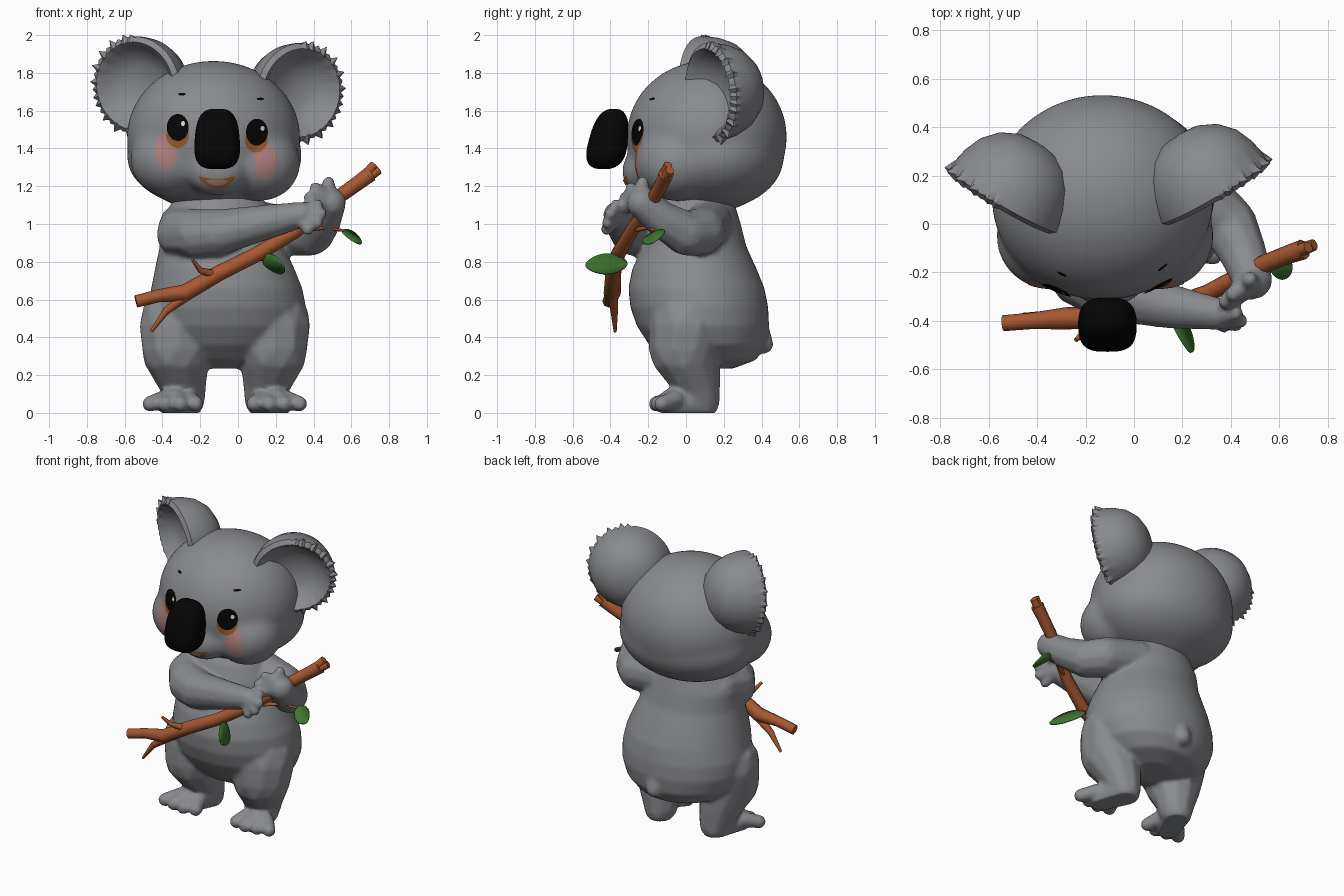
import bpy, bmesh, math
from mathutils import Vector
from mathutils.bvhtree import BVHTree

cube = bpy.data.objects.get("Cube")
if cube:
    bpy.data.objects.remove(cube, do_unlink=True)


def material(name, *rgb):
    m = bpy.data.materials.new(name)
    m.use_nodes = True
    m.diffuse_color = (*rgb, 1)
    m.node_tree.nodes["Principled BSDF"].inputs["Base Color"].default_value = (*rgb, 1)
    return m


FUR = material("grey fur", 0.25, 0.255, 0.27)
BLACK = material("black", 0.0015, 0.0015, 0.0015)
IRIS = material("amber", 0.3, 0.1, 0.025)
BARK = material("bark brown", 0.39, 0.097, 0.03)
LEAF = material("leaf green", 0.05, 0.18, 0.03)
BLUSH = material("blush pink", 0.41, 0.205, 0.2)
WHITE = material("white", 0.7, 0.7, 0.7)


def add_object(name, me, mat):
    ob = bpy.data.objects.new(name, me)
    bpy.context.collection.objects.link(ob)
    me.materials.clear()
    me.materials.append(mat)
    me.polygons.foreach_set("use_smooth", [True] * len(me.polygons))
    return ob


def finish(name, bm, mat):
    me = bpy.data.meshes.new(name)
    bm.to_mesh(me)
    bm.free()
    return add_object(name, me, mat)


def select(ob):
    bpy.ops.object.select_all(action="DESELECT")
    ob.select_set(True)
    bpy.context.view_layer.objects.active = ob


def ball_template(detail):
    bm = bmesh.new()
    bmesh.ops.create_icosphere(bm, subdivisions=detail, radius=1)
    verts = [v.co.copy() for v in bm.verts]
    faces = [[v.index for v in f.verts] for f in bm.faces]
    bm.free()
    return verts, faces


FINE, COARSE = ball_template(4), ball_template(2)


class Clay:
    """Collects overlapping volumes, then fuses them into one soft skin."""

    def __init__(self):
        self.verts, self.faces = [], []

    def blob(self, loc, radii, ball=FINE):
        start = len(self.verts)
        self.verts += [[o + c * r for o, c, r in zip(loc, v, radii)] for v in ball[0]]
        self.faces += [[start + i for i in f] for f in ball[1]]

    def limb(self, *points, steps=4):
        """Chain of balls through (x, y, z, radius) points."""
        for a, b in zip(points, points[1:]):
            for i in range(steps + 1):
                x, y, z, r = Vector(a).lerp(Vector(b), i / steps)
                self.blob((x, y, z), (r, r, r), COARSE)

    def loft(self, *stations, count=48):
        """Closed stack of ovals given as (x, y, z, half width, half depth)."""
        start = len(self.verts)
        for x, y, z, rx, ry in stations:
            for i in range(count):
                a = math.tau * i / count
                self.verts.append([x + rx * math.cos(a), y + ry * math.sin(a), z])
        for k in range(len(stations) - 1):
            for i in range(count):
                a, b = start + k * count + i, start + k * count + (i + 1) % count
                self.faces.append([a, b, b + count, a + count])
        self.faces.append(list(range(start + count - 1, start - 1, -1)))
        self.faces.append(list(range(len(self.verts) - count, len(self.verts))))

    def sculpt(self, name, voxel, rounds):
        me = bpy.data.meshes.new(name)
        me.from_pydata(self.verts, [], self.faces)
        ob = add_object(name, me, FUR)
        select(ob)
        fuse = ob.modifiers.new("fuse", "REMESH")
        fuse.mode, fuse.voxel_size, fuse.use_smooth_shade = "VOXEL", voxel, True
        soften = ob.modifiers.new("soften", "SMOOTH")
        soften.factor, soften.iterations = 0.5, rounds
        for n in ("fuse", "soften"):
            bpy.ops.object.modifier_apply(modifier=n)
        return ob


# Head with cheeks and muzzle
clay = Clay()
clay.blob((-0.13, 0.11, 1.46), (0.46, 0.425, 0.405))
clay.blob((-0.125, 0.14, 1.36), (0.465, 0.38, 0.285))
for x, z in ((-0.35, 1.34), (0.11, 1.32)):
    clay.blob((x, -0.05, z), (0.22, 0.22, 0.2))
clay.blob((-0.11, -0.21, 1.28), (0.17, 0.13, 0.13))
head = clay.sculpt("head", 0.018, 18)

# Torso, legs, feet and tail
clay = Clay()
clay.loft((-0.06, 0.13, 0.235, 0.14, 0.12), (-0.06, 0.13, 0.28, 0.28, 0.24), (-0.06, 0.115, 0.36, 0.37, 0.31),
          (-0.06, 0.09, 0.46, 0.415, 0.35), (-0.06, 0.07, 0.56, 0.42, 0.365), (-0.06, 0.055, 0.66, 0.4, 0.36),
          (-0.07, 0.045, 0.76, 0.37, 0.33), (-0.085, 0.045, 0.88, 0.33, 0.275), (-0.1, 0.045, 1.0, 0.31, 0.245),
          (-0.1, 0.05, 1.1, 0.26, 0.21), (-0.1, 0.05, 1.18, 0.18, 0.15))
clay.limb((-0.05, 0.34, 0.45, 0.1), (-0.05, 0.41, 0.365, 0.055))
for s in (-1, 1):
    def at(x, *rest):
        return (-0.07 + s * x, *rest)
    clay.limb(at(0.25, 0.01, 0.46, 0.21), at(0.255, -0.01, 0.34, 0.19),
              at(0.225, 0.05, 0.18, 0.135), at(0.21, 0.07, 0.08, 0.11), steps=8)
    clay.limb(at(0.21, 0.08, 0.06, 0.1), at(0.27, -0.07, 0.05, 0.085))
    for i in range(4):
        clay.limb(at(0.19 + i * 0.045, -0.06, 0.07, 0.052),
                  at(0.155 + i * 0.08, -0.16 + abs(i - 1.2) * 0.018, 0.048, 0.044))

# Arms and hands
clay.limb((-0.29, 0.06, 0.99, 0.13), (-0.3, -0.1, 0.95, 0.135), (-0.22, -0.21, 0.945, 0.135),
          (-0.1, -0.28, 0.955, 0.125), (0.15, -0.34, 1.01, 0.095), (0.34, -0.37, 1.05, 0.07), steps=8)
for x, y, z in ((0.42, -0.37, 1.1), (0.44, -0.4, 1.055), (0.42, -0.415, 1.005), (0.37, -0.42, 0.97)):
    clay.limb((0.34, -0.375, 1.045, 0.05), (x, y, z, 0.033))
clay.limb((0.08, 0.12, 1.0, 0.13), (0.3, 0.08, 0.96, 0.13), (0.39, 0.0, 0.95, 0.12),
          (0.45, -0.12, 1.02, 0.1), (0.49, -0.23, 1.11, 0.085), steps=8)
for x, y, z in ((0.48, -0.23, 1.22), (0.41, -0.29, 1.19), (0.38, -0.32, 1.14), (0.39, -0.33, 1.08)):
    clay.limb((0.47, -0.25, 1.13, 0.055), (x, y, z, 0.034))
body = clay.sculpt("body", 0.0125, 7)
for v in body.data.vertices:
    v.co.z = max(v.co.z, 0)  # flat soles


# Deep cupped ears with a ragged fringe on the outer edge
EAR_RINGS = ((0.09, -0.235), (0.16, -0.2), (0.215, -0.14), (0.245, -0.07), (0.258, -0.01), (0.262, 0.03),
             (0.235, 0.05), (0.205, 0.02), (0.17, -0.03), (0.1, -0.065))


def ear(name, centre, side):
    n = Vector((side * 0.5, -0.85, -0.1)).normalized()
    up = (Vector((0, 0, 1)) - n * n.z).normalized()
    out = up.cross(n) * side
    c = Vector(centre)
    bm = bmesh.new()
    rings, count = [], 80
    for k, (r, h) in enumerate(EAR_RINGS):
        ring = []
        for i in range(count):
            a = math.tau * i / count - math.pi
            rr, hh = r, h
            if -1.9 < a < 1.6 and k in (5, 6):
                tooth = i % 2 * (1 + 0.6 * math.sin(i * 1.7))
                rr += (0.02 * tooth - 0.006) * (1 if k == 5 else -0.3)
                hh += 0.006 * tooth
            ring.append(bm.verts.new(c + out * rr * math.cos(a) + up * rr * math.sin(a) + n * hh))
        rings.append(ring)
    for a, b in zip(rings, rings[1:]):
        for i in range(count):
            j = (i + 1) % count
            bm.faces.new((a[i], a[j], b[j], b[i]))
    for ring, h in ((rings[0], -0.245), (rings[-1], -0.08)):
        tip = bm.verts.new(c + n * h)
        for i in range(count):
            bm.faces.new((ring[i], ring[(i + 1) % count], tip))
    bmesh.ops.recalc_face_normals(bm, faces=bm.faces)
    select(finish(name, bm, FUR))
    bpy.ops.object.shade_smooth_by_angle(angle=math.radians(40))


ear("left_ear", (0.31, 0.16, 1.7), 1)
ear("right_ear", (-0.52, 0.125, 1.735), -1)

# Nose: rounded block, slimmer and set back at the top
bm = bmesh.new()
bmesh.ops.create_uvsphere(bm, u_segments=32, v_segments=20, radius=1)
for v in bm.verts:
    x, y, z = (math.copysign(abs(c) ** p, c) for c, p in zip(v.co, (0.62, 0.75, 0.72)))
    v.co = (-0.11 + x * (0.119 - 0.012 * z), -0.41 + y * (0.103 - 0.015 * z) + 0.028 * z, 1.45 + z * 0.16)
finish("nose", bm, BLACK)

# Face markings laid on the head
tree = BVHTree.FromObject(head, bpy.context.evaluated_depsgraph_get())


def marking(name, mat, x, z, w, h, lift, top=1.0, smile=0.0):
    """Thin oval on the face; top scales its upper half, smile lifts its ends."""
    bm = bmesh.new()

    def point(px, pz):
        pz += smile * ((px - x) / w) ** 2
        hit = tree.ray_cast(Vector((px, -2, pz)), Vector((0, 1, 0)))
        return bm.verts.new(hit[0] + hit[1] * lift)

    mid, last, count = point(x, z), None, 28
    for k in range(1, 5):
        ring = []
        for i in range(count):
            a = math.tau * i / count
            up = math.sin(a) * h * (top if math.sin(a) > 0 else 1)
            ring.append(point(x + k / 4 * w * math.cos(a), z + k / 4 * up))
        for i in range(count):
            j = (i + 1) % count
            bm.faces.new((last[i], ring[i], ring[j], last[j]) if last else (mid, ring[i], ring[j]))
        last = ring
    finish(name, bm, mat)


for side, x, z, cx, cz in (("right", -0.318, 1.505, -0.378, 1.385), ("left", 0.095, 1.48, 0.146, 1.33)):
    marking(side + "_cheek", BLUSH, cx, cz, 0.06, 0.092, 0.003)
    marking(side + "_iris", IRIS, x, z - 0.036, 0.06, 0.066, 0.005)
    marking(side + "_pupil", BLACK, x + 0.002, z + 0.005, 0.057, 0.07, 0.0075)
    marking(side + "_glint", WHITE, x + 0.03, z + 0.025, 0.01, 0.013, 0.0095)
    marking(side + "_brow", BLACK, x + 0.022, z + 0.18, 0.02, 0.007, 0.004)
marking("mouth", IRIS, -0.11, 1.228, 0.095, 0.035, 0.004, 0.3, 0.025)
marking("tongue", BLUSH, -0.11, 1.222, 0.055, 0.018, 0.007, 0.7, 0.01)


# Branch and twigs
def stick(name, *points):
    cu = bpy.data.curves.new(name, "CURVE")
    cu.dimensions, cu.bevel_depth, cu.bevel_resolution = "3D", 1, 2
    cu.use_fill_caps = True
    sp = cu.splines.new("POLY")
    sp.points.add(len(points) - 1)
    for p, (x, y, z, r) in zip(sp.points, points):
        p.co, p.radius = (x, y, z, 1), r
    ob = bpy.data.objects.new(name, cu)
    bpy.context.collection.objects.link(ob)
    cu.materials.append(BARK)
    select(ob)
    bpy.ops.object.convert(target="MESH")
    bpy.ops.object.shade_smooth_by_angle(angle=math.radians(50))


stick("branch", (-0.54, -0.41, 0.59, 0.033), (-0.42, -0.4, 0.62, 0.034), (-0.28, -0.39, 0.635, 0.046),
      (-0.1, -0.385, 0.74, 0.042), (0.1, -0.36, 0.84, 0.04), (0.3, -0.29, 0.96, 0.038),
      (0.5, -0.18, 1.12, 0.037), (0.64, -0.125, 1.22, 0.039), (0.7, -0.105, 1.265, 0.042))
stick("upper_fork", (0.66, -0.12, 1.24, 0.03), (0.72, -0.095, 1.315, 0.023))
stick("outer_fork", (0.66, -0.12, 1.23, 0.03), (0.745, -0.085, 1.285, 0.024))
stick("lower_twig", (-0.26, -0.39, 0.63, 0.03), (-0.38, -0.38, 0.54, 0.02), (-0.46, -0.375, 0.43, 0.008))
stick("upper_twig", (-0.12, -0.39, 0.73, 0.025), (-0.2, -0.44, 0.755, 0.016), (-0.24, -0.48, 0.81, 0.009))
stick("outer_stem", (0.34, -0.27, 0.97, 0.014), (0.46, -0.2, 0.98, 0.01), (0.56, -0.16, 0.965, 0.007))
stick("inner_stem", (0.06, -0.35, 0.83, 0.014), (0.14, -0.33, 0.81, 0.008))


# Leaves: broad ovals folded along the midrib
def leaf(name, base, length, width):
    base, length, width = Vector(base), Vector(length), Vector(width)
    fold = length.cross(width).normalized() * 0.008
    bm = bmesh.new()
    rows = []
    for i in range(17):
        t = (1 - math.cos(math.pi * i / 16)) / 2
        w = 0.03 + max(math.sin(math.pi * t), 0) ** 0.55
        rows.append([bm.verts.new(base + length * t + width * w * s + fold * abs(s) * w) for s in (-1, 0, 1)])
    for a, b in zip(rows, rows[1:]):
        for k in (0, 1):
            bm.faces.new((a[k], b[k], b[k + 1], a[k + 1]))
    ob = finish(name, bm, LEAF)
    ob.modifiers.new("thickness", "SOLIDIFY").thickness = 0.008


leaf("inner_leaf", (0.14, -0.31, 0.79), (0.1, -0.22, -0.005), (0.03, 0, -0.052))
leaf("outer_leaf", (0.555, -0.155, 0.965), (0.1, -0.03, -0.065), (0.005, 0.055, 0.02))
